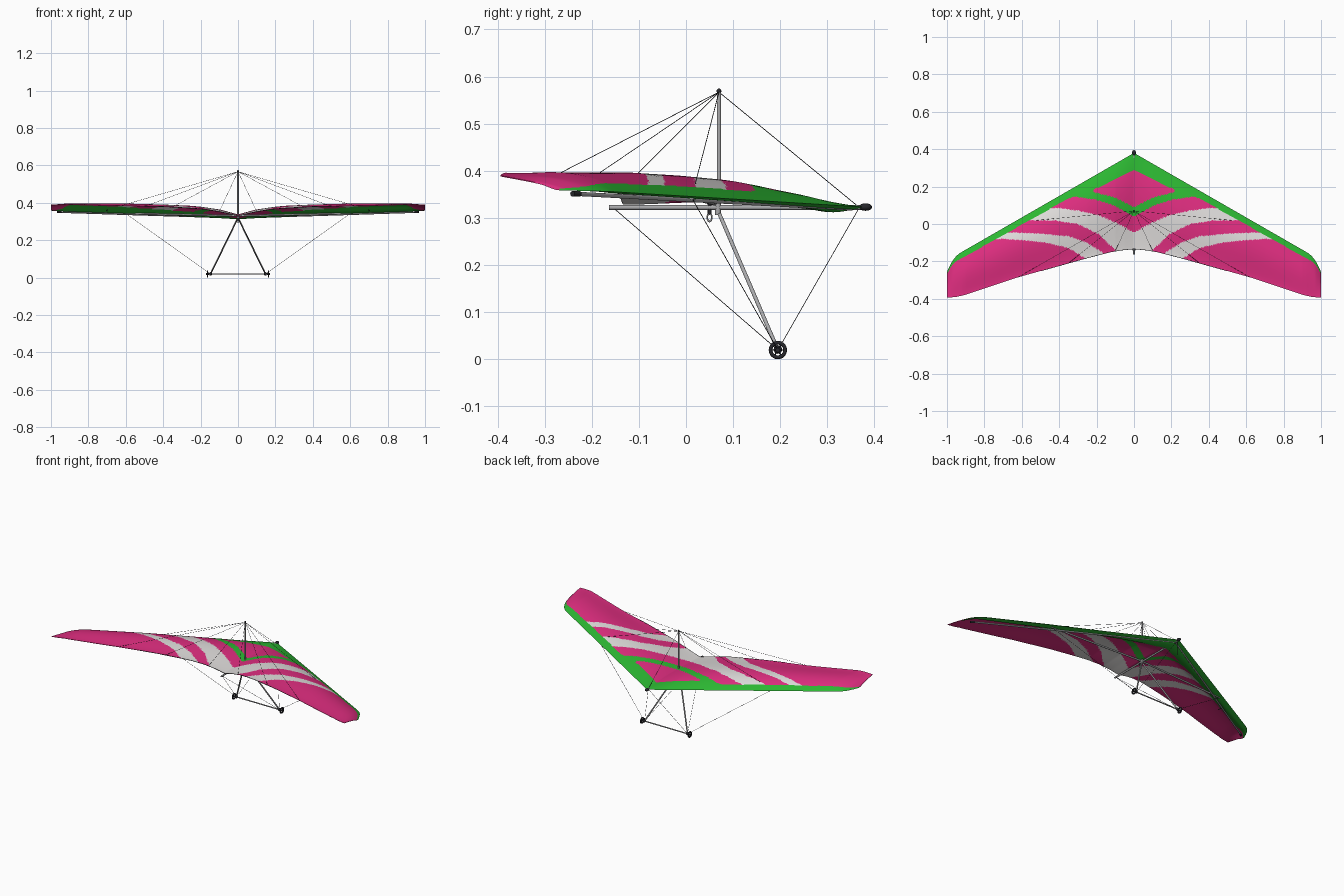
import bpy, bmesh, math
from mathutils import Vector

if "Cube" in bpy.data.objects:
    bpy.data.objects.remove(bpy.data.objects["Cube"])


def material(name, rgb):
    m = bpy.data.materials.new(name)
    m.diffuse_color = (*rgb, 1)
    m.use_nodes = True
    m.node_tree.nodes["Principled BSDF"].inputs["Base Color"].default_value = m.diffuse_color
    return m


PINK = material("pink sail", (0.72, 0.026, 0.21))
GREEN = material("green sail", (0.025, 0.47, 0.032))
WHITE = material("pale grey sail", (0.72, 0.70, 0.69))
METAL = material("grey tube", (0.40, 0.40, 0.41))
DARK = material("dark fittings", (0.02, 0.02, 0.025))


def interp(pts, x):
    if x <= pts[0][0]:
        return pts[0][1]
    for (x0, y0), (x1, y1) in zip(pts, pts[1:]):
        if x <= x1:
            return y0 + (y1 - y0) * (x - x0) / (x1 - x0)
    return pts[-1][1]


def finish(bm, name, mats, angle=40):
    bmesh.ops.recalc_face_normals(bm, faces=bm.faces)
    me = bpy.data.meshes.new(name)
    bm.to_mesh(me)
    bm.free()
    for m in mats:
        me.materials.append(m)
    ob = bpy.data.objects.new(name, me)
    bpy.context.collection.objects.link(ob)
    bpy.context.view_layer.objects.active = ob
    ob.select_set(True)
    bpy.ops.object.shade_smooth_by_angle(angle=math.radians(angle))
    ob.select_set(False)
    return ob


def add_rod(bm, a, b, r, sides):
    a, b = Vector(a), Vector(b)
    d = b - a
    mat = d.to_track_quat('Z', 'Y').to_matrix().to_4x4()
    mat.translation = (a + b) / 2
    bmesh.ops.create_cone(bm, cap_ends=True, segments=sides, radius1=r,
                          radius2=r, depth=d.length, matrix=mat)


def rods(name, segs, r, mat, sides=12, mirror=False):
    bm = bmesh.new()
    for a, b in segs:
        add_rod(bm, a, b, r, sides)
        if mirror:
            add_rod(bm, (-a[0], a[1], a[2]), (-b[0], b[1], b[2]), r, sides)
    return finish(bm, name, [mat])


def ball(name, c, size, mat):
    bm = bmesh.new()
    bmesh.ops.create_uvsphere(bm, u_segments=16, v_segments=10, radius=1)
    bmesh.ops.scale(bm, vec=size, verts=bm.verts)
    bmesh.ops.translate(bm, vec=c, verts=bm.verts)
    return finish(bm, name, [mat])


def torus(name, c, R, r, mat, squash=1.0):
    # ring standing in the y-z plane
    bpy.ops.mesh.primitive_torus_add(location=c, rotation=(0, math.pi / 2, 0),
                                     major_radius=R, minor_radius=r,
                                     major_segments=32, minor_segments=10)
    ob = bpy.context.object
    ob.name = name
    ob.scale.x = squash
    ob.data.materials.append(mat)
    bpy.ops.object.shade_smooth_by_angle(angle=math.radians(60))
    ob.select_set(False)


# wing shape: edges, heights, camber and underside bulge along the span
TE = [(0, -.133), (.1, -.143), (.245, -.18), (.62, -.285), (.9, -.378), (.95, -.39), (1, -.394)]
TE_Z = [(0, .33), (.05, .343), (.1, .354), (.2, .369), (.4, .381), (.7, .388), (.92, .396), (1, .39)]
CAMBER = [(0, .012), (.1, .026), (.25, .034), (.6, .033), (.9, .022), (.97, .012), (1, .003)]
BULGE = [(0, .02), (.12, .02), (.35, .013), (.9, .009), (1, .002)]


def lead_y(x):
    return .38 - .575 * x - .062 * max(0, (x - .92) / .08) ** 2.5


def wing_point(x, c, upper):
    y0, y1 = lead_y(x), interp(TE, x)
    z0, z1 = .323 + .035 * x, interp(TE_Z, x)
    p = 5.38 * c * (1 - c) ** 1.5
    k = interp(CAMBER, x)
    z = z0 + (z1 - z0) * c
    if upper:
        z += k * p
    else:
        s = min(1, max(0, (c - .08) / .3))
        s = s * s * (3 - 2 * s)
        z += k * p * s - interp(BULGE, x) * p * (1 - s) - .002 * min(1, c * 8)
    return (x, y0 + (y1 - y0) * c, z)


# sail pattern: boundary lines in plan, front to back
DIAMOND = [(0, .09), (.1, .14), (.22, .172)]
GREEN_END = [(0, .04), (.11, .10), (.2, .13), (.33, .148)]
BAND1_A = [(0, -.045), (.1, .01), (.2, .05), (.3, .072), (.4, .085)]
BAND1_B = [(.1, -.14), (.18, -.06), (.3, .0), (.42, .018), (.56, .02)]
BAND2_A = [(.15, -.165), (.25, -.1), (.35, -.065), (.5, -.052), (.66, -.045)]
BAND2_B = [(.25, -.19), (.35, -.128), (.47, -.1), (.58, -.088), (.7, -.08)]
STRIP = [(0, .09), (.25, .07), (.35, .042), (.93, .034), (1, .012)]
POCKET = [(0, .11), (.9, .085), (.95, .05), (1, .012)]


def sail_colour(x, y, upper):
    if y > lead_y(x) - interp(STRIP if upper else POCKET, x):
        return 1
    if y > interp(GREEN_END, x):
        return 0 if x < .22 and y > interp(DIAMOND, x) else 1
    if y > interp(BAND1_A, x):
        return 0
    if x < .1 or y > interp(BAND1_B, x):
        return 2
    if x < .15 or y > interp(BAND2_A, x):
        return 0
    return 2 if x < .25 or y > interp(BAND2_B, x) else 0


# sail: closed aerofoil grid on one side, then mirrored
NS, NC = 170, 72
bm = bmesh.new()
rings = []
for i in range(NS + 1):
    x = i / NS
    up = [bm.verts.new(wing_point(x, (j / NC) ** 1.3, True)) for j in range(NC + 1)]
    low = [up[0]] + [bm.verts.new(wing_point(x, (j / NC) ** 1.3, False)) for j in range(1, NC + 1)]
    rings.append((up, low))


def sail_face(verts, upper):
    f = bm.faces.new(verts)
    m = f.calc_center_median()
    f.material_index = sail_colour(m.x, m.y, upper)


for (u0, l0), (u1, l1) in zip(rings, rings[1:]):
    for j in range(NC):
        sail_face((u0[j], u1[j], u1[j + 1], u0[j + 1]), True)
        sail_face((l0[j], l0[j + 1], l1[j + 1], l1[j]) if j else (l0[0], l0[1], l1[1], l1[0]), False)
    sail_face((u0[NC], u1[NC], l1[NC], l0[NC]), True)
u, l = rings[-1]
for j in range(NC):
    sail_face((u[j], u[j + 1], l[j + 1], l[j]) if j else (u[0], u[1], l[1]), True)
sail = finish(bm, "sail", [PINK, GREEN, WHITE], 60)
sail.modifiers.new("mirror", 'MIRROR')


def te(x):
    return wing_point(x, 1, True)


# trailing edge cord
cord = [te(i / 16) for i in range(9)]
rods("trailing_edge_cord", list(zip(cord, cord[1:])), .0016, DARK, 6, True)

# airframe tubes
NOSE = (0, .368, .322)
CROSS = (.6, .012, .343)
TOP = (0, .07, .567)
CORNER = (.147, .195, .0195)
rods("keel_tube", [((0, -.163, .322), (0, .38, .322))], .005, METAL)
rods("leading_edge_tubes", [((0, .352, .320), (.955, -.232, .351))], .0045, METAL, mirror=True)
rods("leading_edge_end_caps", [((.945, -.226, .351), (.965, -.241, .351))], .006, DARK, mirror=True)
rods("cross_bars", [((0, .06, .331), CROSS)], .005, METAL, mirror=True)
rods("washout_struts", [((.7, -.04, .352), (.7, -.12, .362))], .002, DARK, 8, True)
rods("king_post", [((0, .07, .322), TOP)], .0045, METAL)
rods("down_tubes", [((.006, .071, .308), CORNER)], .0042, METAL, mirror=True)
rods("base_bar", [((-.165, .195, .0195), (.165, .195, .0195))], .0035, METAL)

# fittings
ball("nose_cap", (0, .381, .323), (.011, .014, .008), DARK)
ball("king_post_cap", (0, .07, .569), (.005, .005, .006), DARK)
for s in (-1, 1):
    ball("corner_bracket", (s * .147, .195, .0205), (.008, .009, .009), DARK)
rods("apex_bracket", [((0, .068, .306), (0, .068, .33))], .006, METAL)
rods("hang_strap", [((0, .05, .308), (0, .05, .33))], .004, DARK)
torus("carabiner", (0, .05, .301), .005, .0015, METAL, 1.6)

# wheels with hub and spokes
for s in (-1, 1):
    x = s * .163
    torus("wheel_tyre", (x, .195, .0195), .0155, .004, DARK)
    rods("wheel_hub", [((x - .007, .195, .0195), (x + .007, .195, .0195))], .005, DARK)
    spokes = []
    for i in range(6):
        a = i * math.pi / 3
        spokes.append(((x, .195, .0195),
                       (x, .195 + .015 * math.cos(a), .0195 + .015 * math.sin(a))))
    rods("wheel_spokes", spokes, .0015, DARK, 8)

# rigging wires
rods("front_upper_wire", [(TOP, NOSE)], .0008, DARK, 6)
rods("upper_side_wires", [(TOP, CROSS), (TOP, te(.62)), (TOP, te(.35)), (TOP, te(.1))],
     .0008, DARK, 6, True)
rods("lower_wires", [(CORNER, NOSE), (CORNER, CROSS), (CORNER, (0, -.155, .322))],
     .0008, DARK, 6, True)
